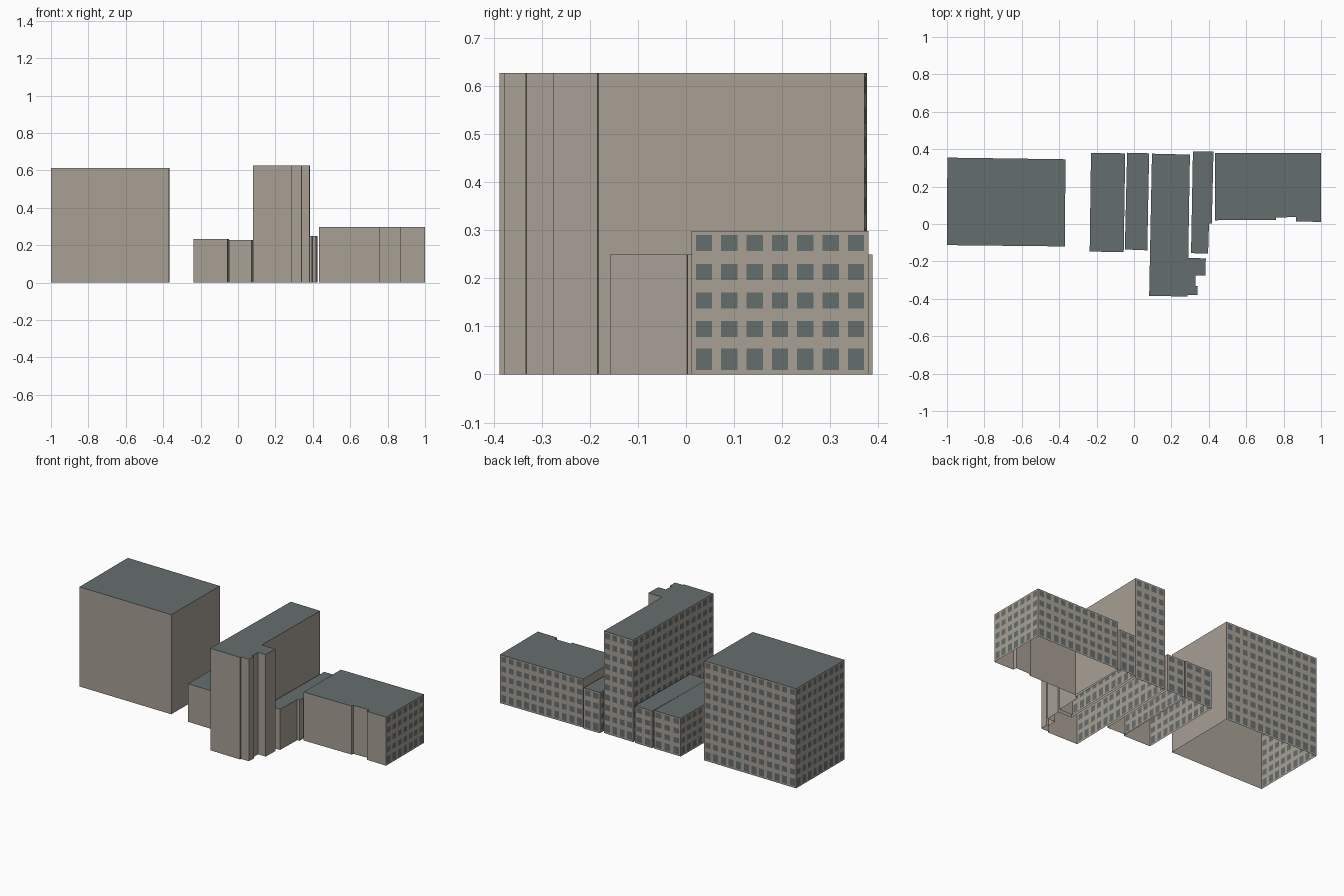
import bpy
import bmesh
from mathutils import Vector

if "Cube" in bpy.data.objects:
    bpy.data.objects.remove(bpy.data.objects["Cube"])


def material(name, rgb):
    m = bpy.data.materials.new(name)
    m.diffuse_color = (*rgb, 1.0)
    m.use_nodes = True
    m.node_tree.nodes["Principled BSDF"].inputs["Base Color"].default_value = m.diffuse_color
    return m


WALL = material("warm_grey_wall", (0.39, 0.35, 0.30))
SLATE = material("dark_slate", (0.13, 0.156, 0.153))


def wall(bm, p, q, height, windows):
    """Vertical wall from p to q; window panes are cut into it as a grid."""
    us, zs = [0.0, 1.0], [0.0, height]
    if windows:
        p_len = (Vector(q) - Vector(p)).length
        cols = max(1, round(p_len / 0.053))
        rows = max(1, round(height / 0.0605))
        storey = height / rows
        us = [0.0]
        for c in range(cols):
            us += [(c + 0.18) / cols, (c + 0.82) / cols]
        us.append(1.0)
        zs = [0.0]
        for r in range(rows):
            # ground-floor openings are taller
            lo, hi = (0.16, 0.91) if r == 0 else (0.305, 0.86)
            zs += [(r + lo) * storey, (r + hi) * storey]
        zs.append(height)
    a, b = Vector((*p, 0)), Vector((*q, 0))
    grid = [[bm.verts.new(a.lerp(b, u) + Vector((0, 0, z))) for z in zs] for u in us]
    for i in range(len(us) - 1):
        for j in range(len(zs) - 1):
            f = bm.faces.new((grid[i + 1][j], grid[i][j],
                              grid[i][j + 1], grid[i + 1][j + 1]))
            f.material_index = 1 if (i % 2 and j % 2) else 0


def building(name, height, outline):
    """Open-bottomed block; clockwise outline whose first two walls have windows."""
    bm = bmesh.new()
    n = len(outline)
    for i in range(n):
        wall(bm, outline[i], outline[(i + 1) % n], height, i < 2)
    # flat roof
    roof = bm.faces.new([bm.verts.new((x, y, height)) for x, y in reversed(outline)])
    roof.material_index = 1
    bmesh.ops.remove_doubles(bm, verts=bm.verts[:], dist=1e-5)
    mesh = bpy.data.meshes.new(name)
    bm.to_mesh(mesh)
    bm.free()
    mesh.materials.append(WALL)
    mesh.materials.append(SLATE)
    bpy.context.collection.objects.link(bpy.data.objects.new(name, mesh))


# Large detached block on the left
building("large_block", 0.612,
         [(-1, -0.113), (-0.998, 0.355), (-0.366, 0.346), (-0.37, -0.12)])

# Two low rows
building("low_row_left", 0.234,
         [(-0.237, -0.147), (-0.23, 0.38), (-0.047, 0.378), (-0.055, -0.151)])
building("low_row_middle", 0.228,
         [(-0.049, -0.136), (-0.037, 0.381), (0.081, 0.378), (0.071, -0.141)])

# Tall slab with a stepped stair wing at the front
building("tall_slab", 0.627,
         [(0.081, -0.384), (0.096, 0.376), (0.299, 0.371), (0.29, -0.181),
          (0.384, -0.184), (0.381, -0.276), (0.33, -0.275), (0.328, -0.332),
          (0.341, -0.333), (0.339, -0.379), (0.286, -0.379), (0.285, -0.388)])

# Narrow low row behind the slab
building("low_row_right", 0.25,
         [(0.305, -0.156), (0.315, 0.387), (0.425, 0.388), (0.416, 0.003),
          (0.401, 0.002), (0.396, -0.158)])

# Wide block on the right, windows on the back and right end
building("wide_block", 0.298,
         [(0.433, 0.38), (1, 0.38), (1, 0.011), (0.867, 0.014),
          (0.866, 0.037), (0.76, 0.035), (0.759, 0.021), (0.432, 0.02)])
